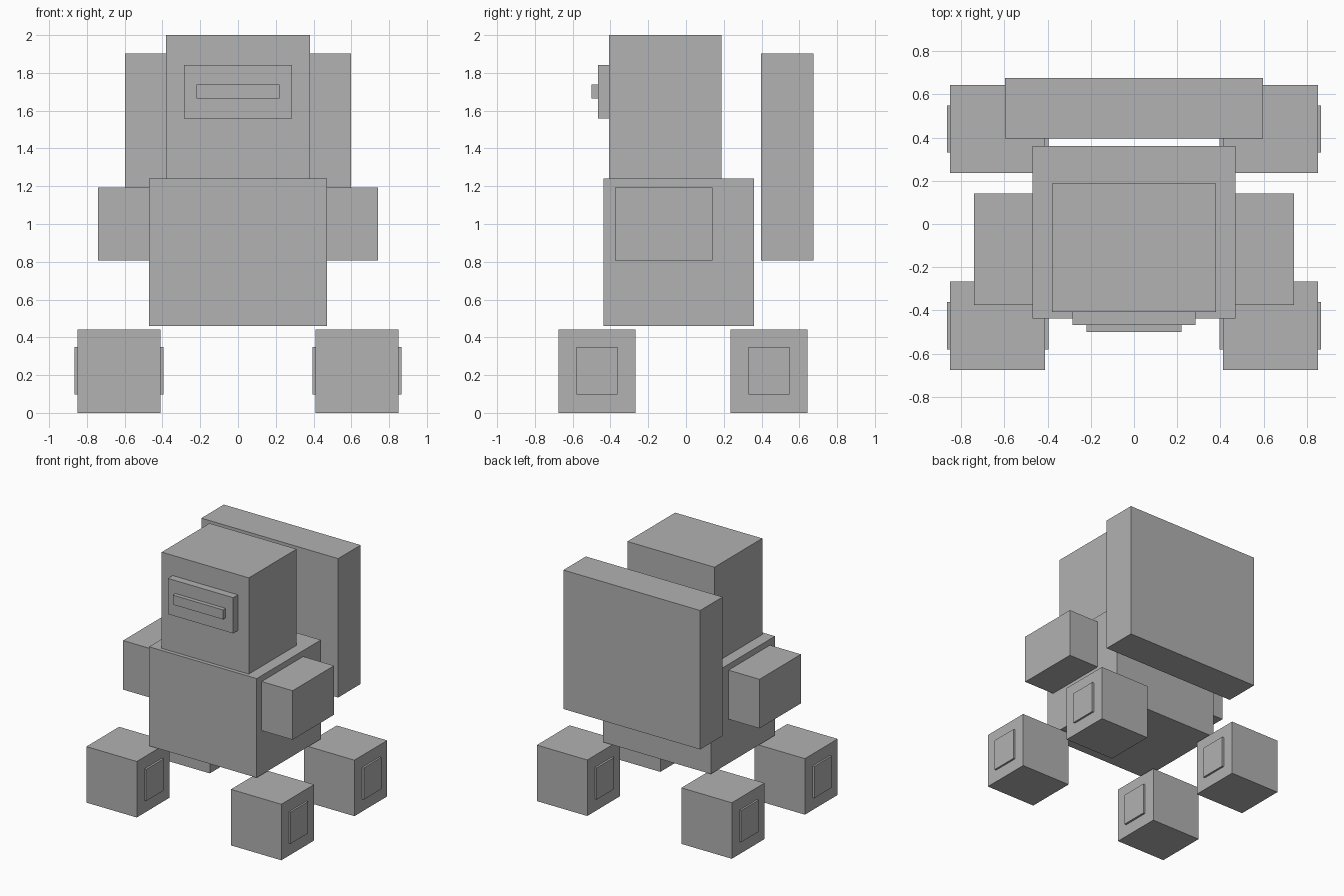
import bpy
import bmesh
from mathutils import Vector

cube = bpy.data.objects.get("Cube")
if cube:
    bpy.data.objects.remove(cube, do_unlink=True)

# Single grey material
GREY = (0.445, 0.445, 0.445, 1)
grey = bpy.data.materials.new("plain grey")
grey.use_nodes = True
grey.diffuse_color = GREY
grey.node_tree.nodes["Principled BSDF"].inputs["Base Color"].default_value = GREY


def box(name, x, y, z):
    """Flat-shaded box spanning the given (low, high) ranges."""
    lo, hi = (Vector(c) for c in zip(x, y, z))
    bm = bmesh.new()
    bmesh.ops.create_cube(bm, size=1)
    for v in bm.verts:
        v.co = (lo + hi) / 2 + v.co * (hi - lo)
    mesh = bpy.data.meshes.new(name)
    bm.to_mesh(mesh)
    bm.free()
    mesh.materials.append(grey)
    obj = bpy.data.objects.new(name, mesh)
    bpy.context.collection.objects.link(obj)
    return obj


def centred(half):
    return (-half, half)


def sided(side, inner, outer):
    return tuple(sorted((side * inner, side * outer)))


# Body, head and back panel
box("torso", centred(0.47), (-0.438, 0.361), (0.459, 1.241))
box("head", centred(0.38), (-0.408, 0.188), (1.241, 2.0))
box("face_plate", centred(0.285), (-0.467, -0.408), (1.559, 1.841))
box("face_slot", centred(0.219), (-0.499, -0.467), (1.664, 1.739))
box("back_panel", centred(0.597), (0.396, 0.676), (0.807, 1.903))

# Arms and wheels, mirrored left and right
for side, side_name in ((1, "left"), (-1, "right")):
    box(f"{side_name}_arm", sided(side, 0.47, 0.74), (-0.376, 0.141), (0.807, 1.194))
    for end, y in (("front", -0.471), ("rear", 0.44)):
        name = f"{end}_{side_name}"
        box(f"{name}_wheel", sided(side, 0.411, 0.851),
            (y - 0.204, y + 0.204), (0, 0.442))
        # Hub shows on both the inner and outer wheel faces
        box(f"{name}_hub", sided(side, 0.395, 0.866),
            (y - 0.109, y + 0.109), (0.098, 0.348))
